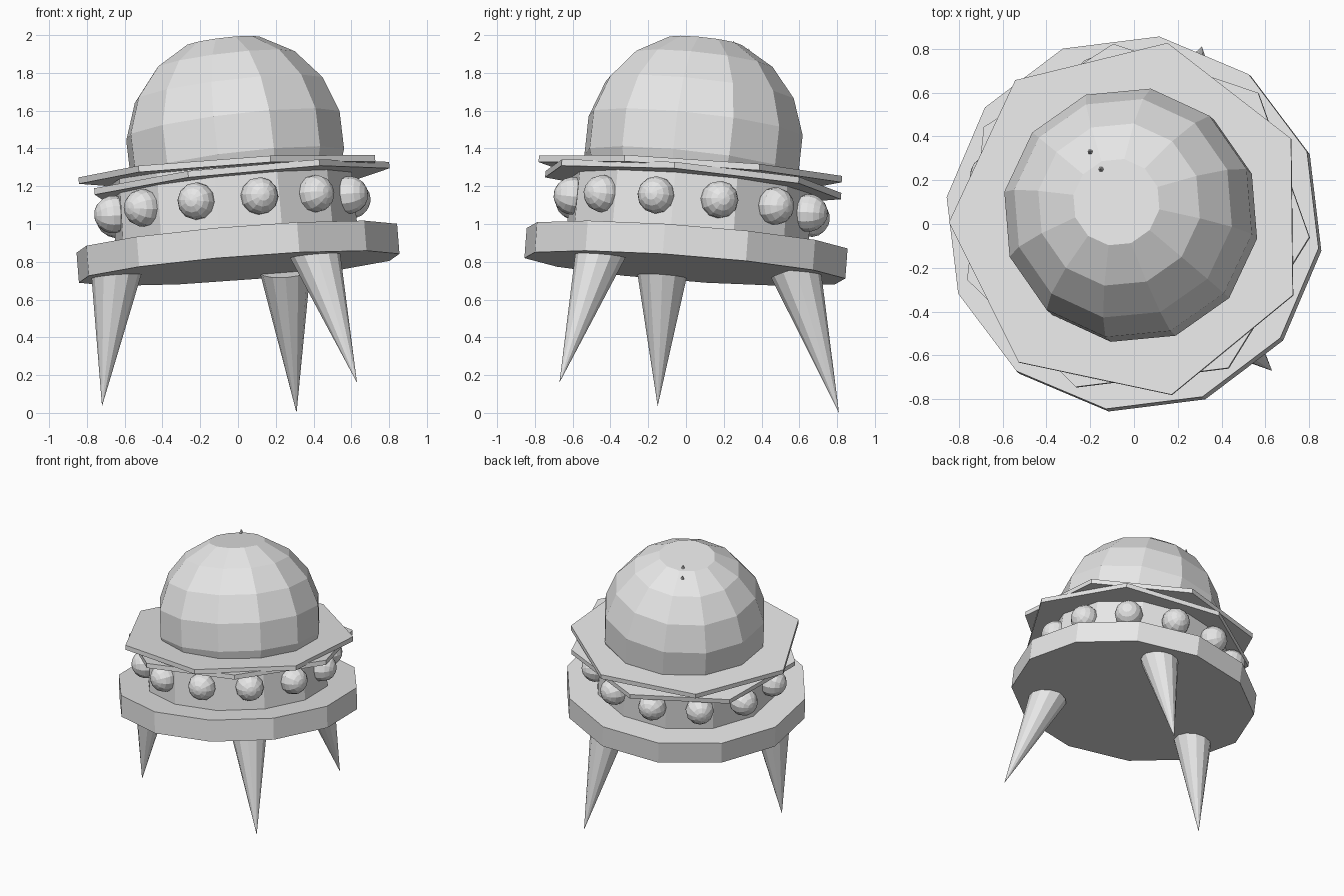
import bpy, bmesh
from math import sin, cos, radians
from mathutils import Vector, Matrix

cube = bpy.data.objects.get("Cube")
if cube:
    bpy.data.objects.remove(cube, do_unlink=True)

grey = bpy.data.materials.new("light grey")
grey.use_nodes = True
grey.diffuse_color = (0.8, 0.8, 0.8, 1)
grey.node_tree.nodes["Principled BSDF"].inputs["Base Color"].default_value = (0.8, 0.8, 0.8, 1)


def lathe(name, profile, sides, centre, axis, phase=0):
    """Flat-faced solid turned from (radius, height) pairs, low to high, about a tilted axis."""
    bm = bmesh.new()
    rings = []
    for r, h in profile:
        angles = [radians(phase + 360 * i / sides) for i in range(sides)]
        rings.append([bm.verts.new((r * cos(a), r * sin(a), h)) for a in angles])
    for low, high in zip(rings, rings[1:]):
        for i in range(sides):
            j = (i + 1) % sides
            bm.faces.new((low[i], low[j], high[j], high[i]))
    if profile[0][0] > 0:
        bm.faces.new(rings[0][::-1])
    if profile[-1][0] > 0:
        bm.faces.new(rings[-1])
    bmesh.ops.remove_doubles(bm, verts=bm.verts[:], dist=1e-5)
    turn = Vector((0, 0, 1)).rotation_difference(Vector(axis)).to_matrix().to_4x4()
    bm.transform(Matrix.Translation(centre) @ turn)
    mesh = bpy.data.meshes.new(name)
    bm.to_mesh(mesh)
    bm.free()
    mesh.materials.append(grey)
    obj = bpy.data.objects.new(name, mesh)
    bpy.context.collection.objects.link(obj)
    return obj


def arc(radius, start, end, step):
    """Sphere profile between two polar angles, from the bottom up."""
    return [(radius * abs(sin(radians(t))) if t % 180 else 0, radius * cos(radians(t)))
            for t in range(start, end - 1, -step)]


tilt = Vector((-0.08, 0.075, 1))
dome_tilt = Vector((-0.12, 0.11, 1))

# Hull: wide base disc and the drum above it
lathe("base_disc", [(0.86, -0.08), (0.86, 0.08)], 12, (0, 0, 0.845), tilt, 22)
lathe("drum", [(0.65, -0.2), (0.64, 0.19)], 12, (-0.02, 0.02, 1.08), tilt, 22)

# Round lights around the drum
turn = Vector((0, 0, 1)).rotation_difference(tilt).to_matrix()
for k in range(12):
    a = radians(13 + 30 * k)
    out = turn @ Vector((cos(a), sin(a), 0))
    lathe(f"light_{k + 1}", arc(0.1, 180, 0, 20), 12,
          Vector((-0.03, 0.03, 1.09)) + out * 0.65, out, 10)

# Two thin seven-sided plates crossing each other
lathe("upper_plate", [(0.825, -0.017), (0.825, 0.017)], 7, (-0.02, 0.02, 1.28),
      (-0.062, 0.066, 1), 26.5)
lathe("lower_plate", [(0.81, -0.017), (0.81, 0.017)], 7, (0, 0.02, 1.225),
      (-0.1, 0.085, 1), -6)

# Faceted dome with a flat crown
dome_centre = Vector((-0.015, 0.04, 1.42))
lathe("dome", arc(0.587, 120, 20, 20), 12, dome_centre, dome_tilt, 20)

# Tiny studs on the crown
for k, place in enumerate([(-0.2, 0.33, 1.905), (-0.15, 0.25, 1.945)]):
    lathe(f"stud_{k + 1}", [(0.012, 0), (0, 0.025)], 6, place, dome_tilt)

# Spiked legs: tip and centre of the wide end
legs = {
    "right_leg": ((-0.72, -0.15, 0.035), (-0.645, -0.125, 0.75)),
    "back_leg": ((0.31, 0.81, 0.0), (0.25, 0.58, 0.755)),
    "left_leg": ((0.63, -0.67, 0.16), (0.405, -0.45, 0.86)),
}
for name, (tip, top) in legs.items():
    axis = Vector(top) - Vector(tip)
    lathe(name, [(0, 0), (0.135, axis.length)], 12, tip, axis)
